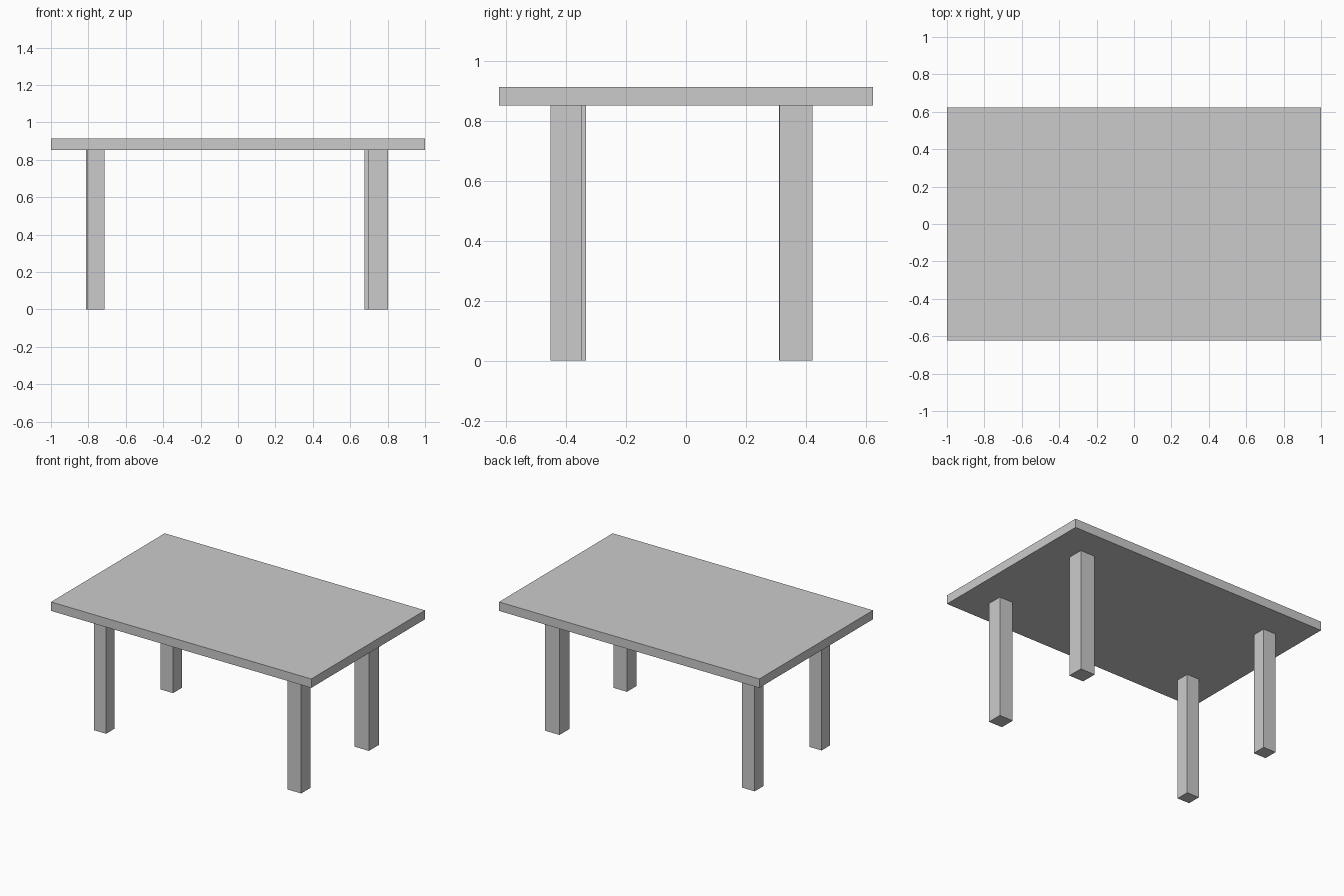
import bpy

if "Cube" in bpy.data.objects:
    bpy.data.objects.remove(bpy.data.objects["Cube"])


def box(name, x0, x1, y0, y1, z0, z1):
    """Axis-aligned box from its extents, with the size applied to the mesh."""
    bpy.ops.mesh.primitive_cube_add(
        size=1, location=((x0 + x1) / 2, (y0 + y1) / 2, (z0 + z1) / 2))
    obj = bpy.context.object
    obj.name = name
    obj.scale = (x1 - x0, y1 - y0, z1 - z0)
    bpy.ops.object.transform_apply(location=False, rotation=False, scale=True)
    return obj


UNDERSIDE = 0.852
TOP = 0.914

# Table top
box("table_top", -1, 1, -0.624, 0.624, UNDERSIDE, TOP)

# Four square legs, each slightly different in thickness and position
legs = {
    "front_left_leg": (-0.808, -0.714, -0.428, -0.334),
    "front_right_leg": (0.697, 0.802, -0.452, -0.347),
    "back_left_leg": (-0.812, -0.716, 0.310, 0.406),
    "back_right_leg": (0.676, 0.788, 0.312, 0.423),
}
for name, extents in legs.items():
    box(name, *extents, 0, UNDERSIDE)
